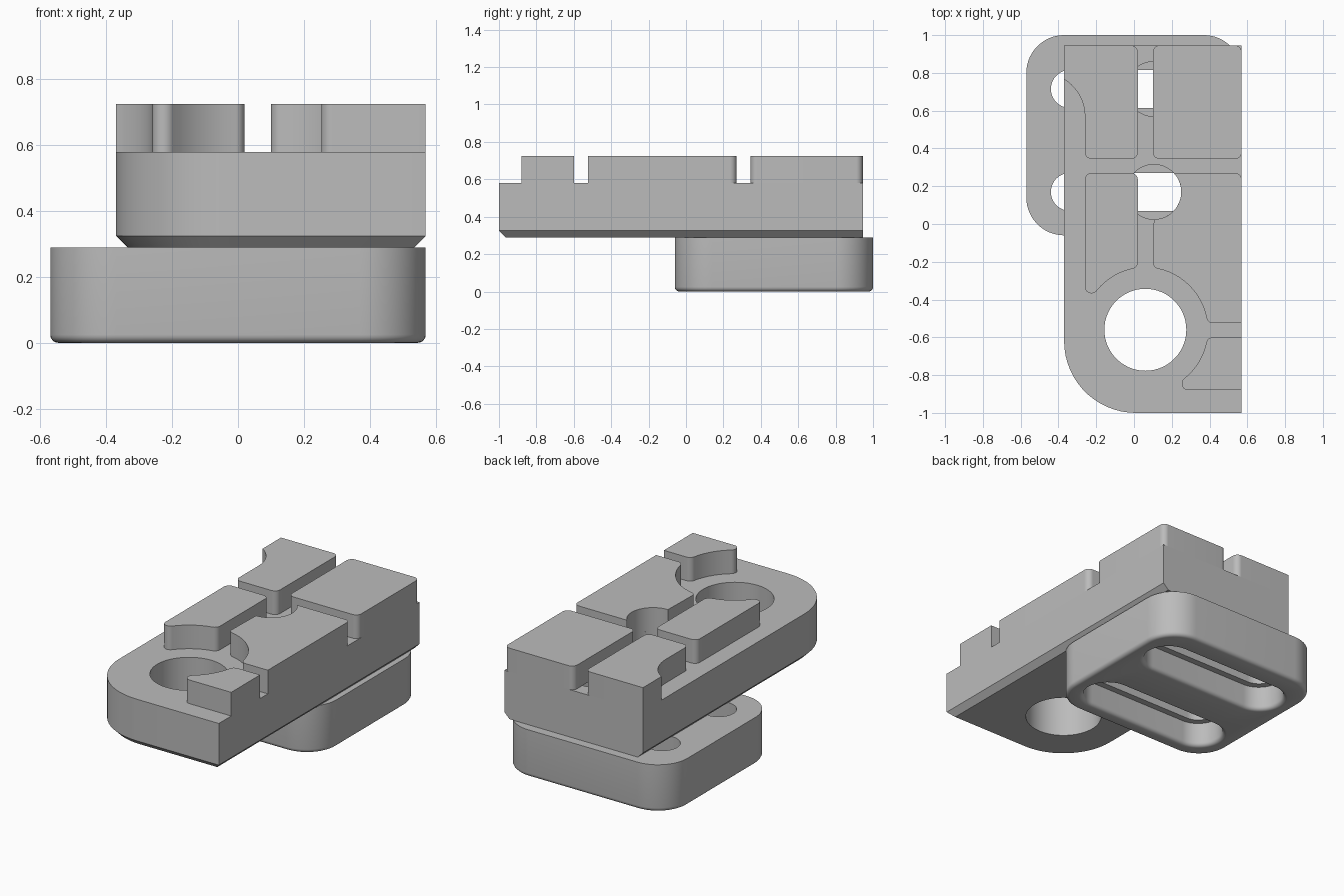
import bpy, bmesh
from math import sin, cos, asin, acos, pi, radians, ceil

cube = bpy.data.objects.get("Cube")
if cube:
    bpy.data.objects.remove(cube, do_unlink=True)

grey = bpy.data.materials.new("plain_grey")
grey.use_nodes = True
grey.diffuse_color = (0.5, 0.5, 0.5, 1)
grey.node_tree.nodes["Principled BSDF"].inputs["Base Color"].default_value = (0.5, 0.5, 0.5, 1)

# Main dimensions
LEFT, RIGHT, FRONT, BACK = -0.37, 0.57, -1.0, 0.945
PLATE_TOP, BODY_TOP, BLOCK_TOP = 0.29, 0.58, 0.725
BORE_X, BORE_Y, BORE_R = 0.06, -0.56, 0.217
RING_R, FILLET = 0.33, 0.035
HOLE_X, HOLE_R = 0.105, 0.145
SLOT_ROWS = (0.17, 0.715)


def arc(cx, cy, r, start, end):
    """Points along an arc, angles in radians."""
    n = max(2, ceil(abs(end - start) / radians(6)))
    return [(cx + r * cos(start + (end - start) * i / n),
             cy + r * sin(start + (end - start) * i / n)) for i in range(n + 1)]


def circle(cx, cy, r):
    return arc(cx, cy, r, 0, 2 * pi)[:-1]


def rounded_rect(x0, x1, y0, y1, r):
    return (arc(x1 - r, y1 - r, r, 0, pi / 2) + arc(x0 + r, y1 - r, r, pi / 2, pi)
            + arc(x0 + r, y0 + r, r, pi, 1.5 * pi) + arc(x1 - r, y0 + r, r, 1.5 * pi, 2 * pi))


def slot(cy, r, reach=0.34):
    return arc(reach, cy, r, -pi / 2, pi / 2) + arc(-reach, cy, r, pi / 2, 1.5 * pi)


def loft(name, sections):
    """Solid through (outline, height) sections of equal point count."""
    bm = bmesh.new()
    rings = [[bm.verts.new((x, y, z)) for x, y in pts] for pts, z in sections]
    for a, b in zip(rings, rings[1:]):
        for i in range(len(a)):
            j = (i + 1) % len(a)
            bm.faces.new((a[i], a[j], b[j], b[i]))
    bm.faces.new(rings[0][::-1])
    bm.faces.new(rings[-1])
    bmesh.ops.recalc_face_normals(bm, faces=bm.faces[:])
    mesh = bpy.data.meshes.new(name)
    bm.to_mesh(mesh)
    bm.free()
    mesh.materials.append(grey)
    ob = bpy.data.objects.new(name, mesh)
    bpy.context.collection.objects.link(ob)
    return ob


def activate(ob):
    bpy.ops.object.select_all(action='DESELECT')
    ob.select_set(True)
    bpy.context.view_layer.objects.active = ob


def cut(ob, cutters):
    for cutter in cutters:
        mod = ob.modifiers.new("cut", 'BOOLEAN')
        mod.operation, mod.solver, mod.object = 'DIFFERENCE', 'EXACT', cutter
        activate(ob)
        bpy.ops.object.modifier_apply(modifier=mod.name)
        bpy.data.objects.remove(cutter, do_unlink=True)


def smooth(ob):
    activate(ob)
    bpy.ops.object.shade_smooth_by_angle(angle=radians(30))


# Lower plate with a rounded bottom rim
STEPS, RIM = 5, 0.025
sections = []
for i in range(STEPS + 1):
    t = pi / 2 * i / STEPS
    g = RIM * (1 - sin(t))
    sections.append((rounded_rect(-RIGHT + g, RIGHT - g, -0.06 + g, 1 - g, 0.2 - g), RIM * (1 - cos(t))))
sections.append((rounded_rect(-RIGHT, RIGHT, -0.06, 1, 0.2), PLATE_TOP))
lower_plate = loft("lower_plate", sections)

# Stepped slots: narrow above, wide below with a flared mouth
for y in SLOT_ROWS:
    flare = [(slot(y, 0.165), -0.05)]
    for i in range(STEPS + 1):
        t = pi / 2 * i / STEPS
        flare.append((slot(y, 0.14 + RIM * (1 - sin(t))), RIM * (1 - cos(t))))
    flare.append((slot(y, 0.14), 0.15))
    cut(lower_plate, [loft("wide_cutter", flare),
                      loft("narrow_cutter", [(slot(y, 0.1), 0.1), (slot(y, 0.1), 0.4)])])
smooth(lower_plate)


# Upper body, chamfered below on every side but the back
def body_outline(g):
    return ([(RIGHT - g, BACK), (LEFT + g, BACK)]
            + arc(LEFT + 0.38, FRONT + 0.38, 0.38 - g, pi, 1.5 * pi)
            + [(RIGHT - g, FRONT + g)])


upper_body = loft("upper_body", [(body_outline(0.035), PLATE_TOP),
                                 (body_outline(0), PLATE_TOP + 0.035),
                                 (body_outline(0), BODY_TOP)])
bores = [circle(BORE_X, BORE_Y, BORE_R)] + [circle(HOLE_X, y, HOLE_R) for y in SLOT_ROWS]
cut(upper_body, [loft("bore_cutter", [(c, 0.1), (c, 0.8)]) for c in bores])
smooth(upper_body)


# Raised blocks, separated by grooves and cleared around the bore
def ring_corner(a, start, end):
    """Fillet touching the clearance ring at angle a."""
    d = RING_R + FILLET
    return arc(BORE_X + d * cos(a), BORE_Y + d * sin(a), FILLET, start, end)


def ring(a, b):
    return arc(BORE_X, BORE_Y, RING_R, a, b)


def corner(x, y, sx, sy):
    """Fillet of an outer corner pointing to (sx, sy), anticlockwise."""
    start = {(1, 1): 0, (-1, 1): pi / 2, (-1, -1): pi, (1, -1): 1.5 * pi}[sx, sy]
    return arc(x - sx * FILLET, y - sy * FILLET, FILLET, start, start + pi / 2)


def on_x(x):
    return acos((x - BORE_X) / (RING_R + FILLET))


def on_y(y):
    return asin((y - BORE_Y) / (RING_R + FILLET))


GX0, GX1, GY0, GY1, INNER = 0.02, 0.10, 0.27, 0.345, -0.26
POCKET = 0.23

back_left = (corner(GX0, BACK, 1, 1) + [(LEFT, BACK)]
             + arc(INNER - POCKET, 0.57, POCKET, acos((LEFT - INNER + POCKET) / POCKET), 0)
             + corner(INNER, GY1, -1, -1) + corner(GX0, GY1, 1, -1))

back_right = rounded_rect(GX1, RIGHT, GY1, BACK, FILLET)

a, b = on_x(INNER + FILLET), on_x(GX0 - FILLET)
middle_left = (corner(GX0, GY0, 1, 1) + corner(INNER, GY0, -1, 1)
               + ring_corner(a, pi, pi + a) + ring(a, b) + ring_corner(b, pi + b, 2 * pi))

a, b = on_x(GX1 + FILLET), on_y(-0.525 + FILLET)
middle_right = (corner(RIGHT, GY0, 1, 1)
                + arc(HOLE_X, SLOT_ROWS[0], HOLE_R, asin((GY0 - SLOT_ROWS[0]) / HOLE_R), -pi / 2)
                + ring_corner(a, pi, pi + a) + ring(a, b) + ring_corner(b, pi + b, 1.5 * pi)
                + [(RIGHT, -0.525)])

a, b = on_y(-0.6 - FILLET), on_y(-0.88 + FILLET)
front_right = ([(RIGHT, -0.88), (RIGHT, -0.6)] + ring_corner(a, pi / 2, pi + a)
               + ring(a, b) + ring_corner(b, pi + b, 1.5 * pi))

blocks = {"back_left_block": back_left, "back_right_block": back_right,
          "middle_left_block": middle_left, "middle_right_block": middle_right,
          "front_right_block": front_right}
for name, outline in blocks.items():
    block = loft(name, [(outline, BODY_TOP), (outline, BLOCK_TOP)])
    bm = bmesh.new()
    bm.from_mesh(block.data)
    bmesh.ops.remove_doubles(bm, verts=bm.verts[:], dist=0.0005)
    bm.to_mesh(block.data)
    bm.free()
    smooth(block)
